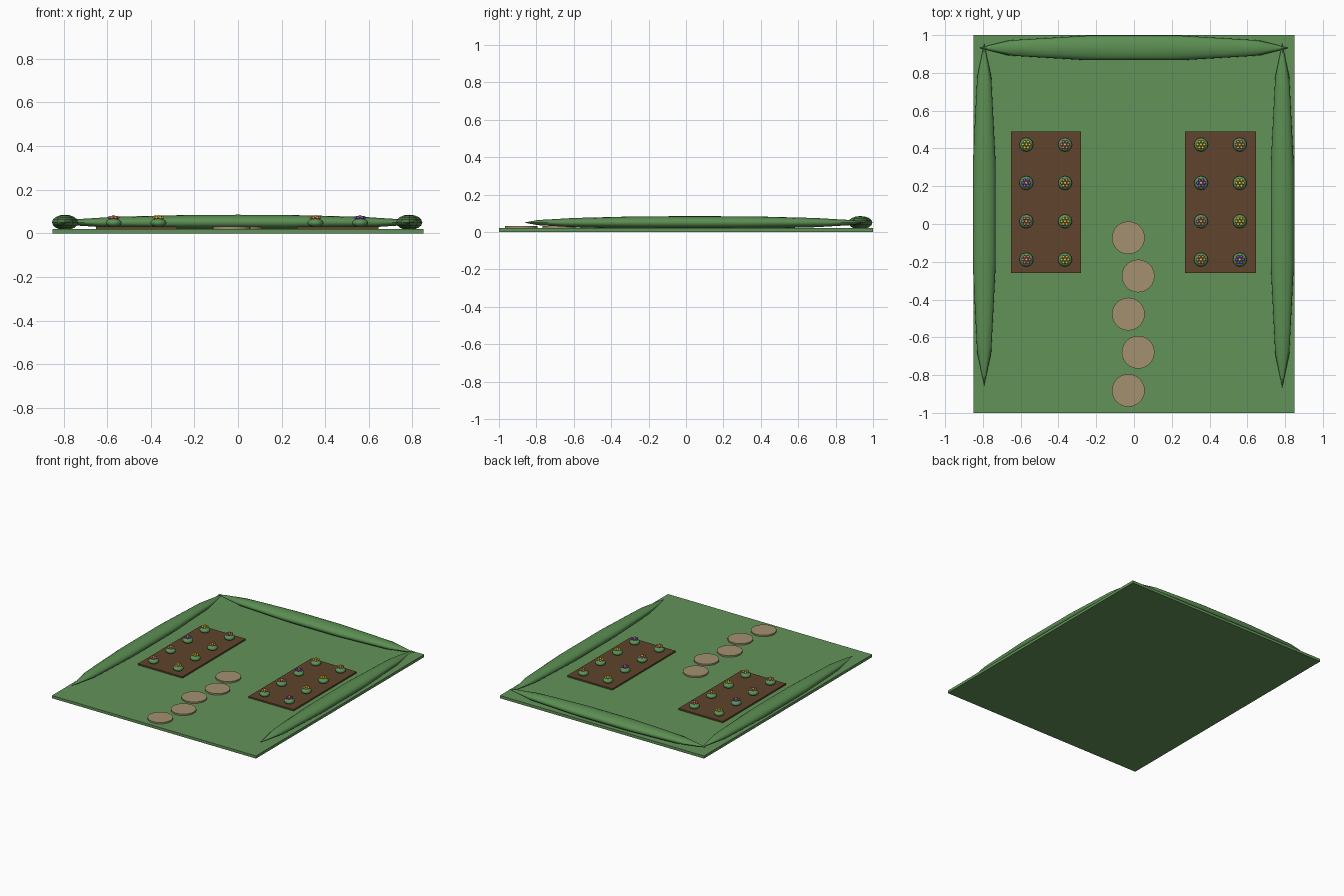
import bpy, math

if "Cube" in bpy.data.objects:
    bpy.data.objects.remove(bpy.data.objects["Cube"])

def mat(name, r, g, b):
    m = bpy.data.materials.new(name)
    m.diffuse_color = (r, g, b, 1)
    m.use_nodes = True
    m.node_tree.nodes["Principled BSDF"].inputs["Base Color"].default_value = m.diffuse_color
    return m

LAWN = mat("lawn green", .122, .29, .098)
HEDGE = mat("hedge green", .105, .27, .085)
SOIL = mat("soil brown", .115, .058, .026)
STONE = mat("stone tan", .366, .283, .162)
LEAF = mat("leaf green", .10, .29, .10)
YELLOW = mat("yellow", .75, .50, .04)
PINK = mat("pink", .70, .16, .22)
PURPLE = mat("purple", .28, .06, .62)
ORANGE = mat("orange", .72, .25, .10)

def finish(name, m, smooth=None):
    o = bpy.context.object
    o.name = name
    o.data.materials.append(m)
    bpy.ops.object.transform_apply(location=False, rotation=True, scale=True)
    if smooth:
        bpy.ops.object.shade_smooth_by_angle(angle=math.radians(smooth))
    return o

def box(name, x0, x1, y0, y1, z0, z1, m):
    bpy.ops.mesh.primitive_cube_add(size=1, location=((x0+x1)/2, (y0+y1)/2, (z0+z1)/2))
    bpy.context.object.scale = (x1-x0, y1-y0, z1-z0)
    return finish(name, m)

def ball(name, loc, scale, m, seg=10, rings=8, rot=0):
    bpy.ops.mesh.primitive_uv_sphere_add(segments=seg, ring_count=rings, radius=1,
                                         location=loc, rotation=(0, 0, rot))
    bpy.context.object.scale = scale
    return finish(name, m, 60)

# lawn and flower beds
box("lawn", -.85, .85, -1, 1, 0, .02, LAWN)
box("left_bed", -.65, -.28, -.26, .49, .01, .031, SOIL)
box("right_bed", .27, .645, -.26, .49, .01, .031, SOIL)

# hedges: long stretched balls
ball("left_hedge", (-.793, .05, .05), (.063, .905, .035), HEDGE)
ball("right_hedge", (.785, .045, .05), (.063, .91, .035), HEDGE)
ball("back_hedge", (0, .932, .05), (.068, .82, .035), HEDGE, rot=math.pi/2)

# stepping stones
for i in range(5):
    bpy.ops.mesh.primitive_cylinder_add(vertices=24, radius=.087, depth=.02,
        location=(.022 if i % 2 else -.03, -.073 - .202*i, .021))
    finish("stepping_stone", STONE, 30)

# flowers: leafy bush, ring of petals and centre
beds = {
    -.57: (YELLOW, PURPLE, PINK, PINK), -.365: (PINK, ORANGE, YELLOW, YELLOW),
    .355: (YELLOW, PURPLE, PINK, ORANGE), .56: (ORANGE, YELLOW, YELLOW, PURPLE)}
for x, colours in beds.items():
    for j, c in enumerate(colours):
        y = .42 - .203*j
        ball("bush", (x, y, .048), (.037, .037, .02), LEAF, 12, 8)
        for k in range(6):
            a = k*math.pi/3
            ball("petal", (x + .018*math.cos(a), y + .018*math.sin(a), .072),
                 (.0085, .0085, .007), c, 8, 6)
        ball("flower_centre", (x, y, .075), (.009, .009, .009), YELLOW, 8, 6)
